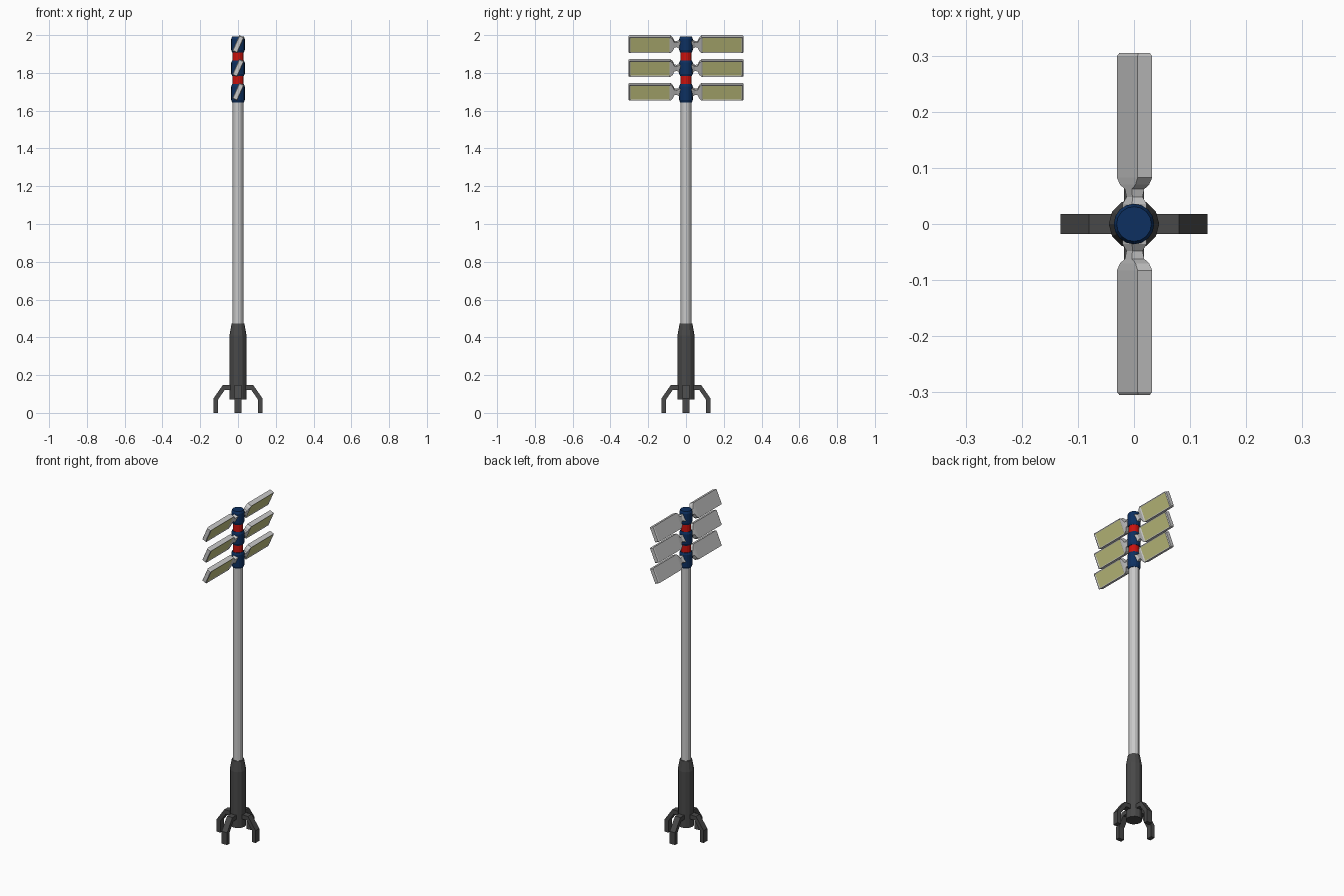
import bpy, bmesh, math
from mathutils import Vector, Matrix

cube = bpy.data.objects.get("Cube")
if cube:
    bpy.data.objects.remove(cube, do_unlink=True)


def material(name, rgb):
    m = bpy.data.materials.new(name)
    m.use_nodes = True
    m.diffuse_color = (*rgb, 1)
    m.node_tree.nodes["Principled BSDF"].inputs["Base Color"].default_value = (*rgb, 1)
    return m


GREY = material("light grey metal", (0.58, 0.58, 0.58))
DARK = material("dark grey base", (0.065, 0.065, 0.065))
BLUE = material("navy blue", (0.004, 0.03, 0.12))
RED = material("red", (0.6, 0.006, 0.004))
LAMP = material("pale yellow lamp", (0.56, 0.56, 0.22))


def finish(name, bm, *mats):
    bmesh.ops.recalc_face_normals(bm, faces=bm.faces)
    mesh = bpy.data.meshes.new(name)
    bm.to_mesh(mesh)
    bm.free()
    for m in mats:
        mesh.materials.append(m)
    ob = bpy.data.objects.new(name, mesh)
    bpy.context.collection.objects.link(ob)
    return ob


def loft(bm, rings):
    """Skin a list of closed rings of points and cap both ends."""
    rows = [[bm.verts.new(p) for p in ring] for ring in rings]
    n = len(rows[0])
    for a, b in zip(rows, rows[1:]):
        for i in range(n):
            j = (i + 1) % n
            bm.faces.new((a[i], a[j], b[j], b[i]))
    bm.faces.new(rows[0])
    bm.faces.new(rows[-1])


def turned(name, profile, sides, mat):
    """Round part from (radius, height) pairs."""
    bm = bmesh.new()
    angles = [2 * math.pi * i / sides for i in range(sides)]
    loft(bm, [[(r * math.cos(a), r * math.sin(a), z) for a in angles]
              for r, z in profile])
    return finish(name, bm, mat)


# Pole and base sleeve
turned("pole", [(0.029, 0.45), (0.029, 1.66)], 12, GREY)
turned("base_sleeve", [(0.045, 0.07), (0.045, 0.41), (0.034, 0.472)], 12, DARK)

# Four bent feet around the sleeve
foot = [(0.03, 0.122), (0.03, 0.148), (0.08, 0.148), (0.131, 0.075),
        (0.131, 0), (0.106, 0), (0.106, 0.07), (0.07, 0.122)]
for i, side in enumerate(("left", "back", "right", "front")):
    bm = bmesh.new()
    loft(bm, [[(x, y, z) for x, z in foot] for y in (-0.018, 0.018)])
    bm.transform(Matrix.Rotation(i * math.pi / 2, 4, "Z"))
    finish(f"foot_{side}", bm, DARK)

# Blue hubs with bevelled rims, joined by red collars
levels = {"lower": 1.70, "middle": 1.826, "upper": 1.952}
for level, z in levels.items():
    lo, hi = z - (0.056 if level == "lower" else 0.043), z + 0.04
    turned(f"hub_{level}", [(0.031, lo), (0.036, lo + 0.012),
                            (0.036, hi - 0.012), (0.031, hi)], 16, BLUE)
for name, z in (("lower", 1.762), ("upper", 1.888)):
    turned(f"collar_{name}", [(0.029, z - 0.028), (0.029, z + 0.028)], 16, RED)

# Tilted lamp heads: neck, flared housing and chamfered end as (y, height, depth)
tilt = math.radians(24)
up = Vector((math.sin(tilt), 0, math.cos(tilt)))
out = Vector((math.cos(tilt), 0, -math.sin(tilt)))
stations = [(0.025, 0.042, 0.028), (0.036, 0.042, 0.028), (0.048, 0.026, 0.020),
            (0.062, 0.030, 0.024), (0.070, 0.068, 0.0265), (0.083, 0.091, 0.0285),
            (0.299, 0.091, 0.0285), (0.305, 0.083, 0.022)]
corners = [(-1, -1), (1, -1), (1, 1), (-1, 1)]
for level, z in levels.items():
    for side, s in (("front", -1), ("back", 1)):
        centre = Vector((0.001, 0, z))
        bm = bmesh.new()
        loft(bm, [[centre + Vector((0, s * y, 0)) + up * (h * a / 2) + out * (d * b / 2)
                   for a, b in corners] for y, h, d in stations])
        bmesh.ops.recalc_face_normals(bm, faces=bm.faces)
        # Recessed glowing face on the large outward side
        glass = max(bm.faces, key=lambda f: f.calc_area() * f.normal.dot(out))
        bmesh.ops.inset_individual(bm, faces=[glass], thickness=0.008)
        bmesh.ops.translate(bm, verts=glass.verts, vec=out * -0.003)
        glass.material_index = 1
        finish(f"lamp_{level}_{side}", bm, GREY, LAMP)
